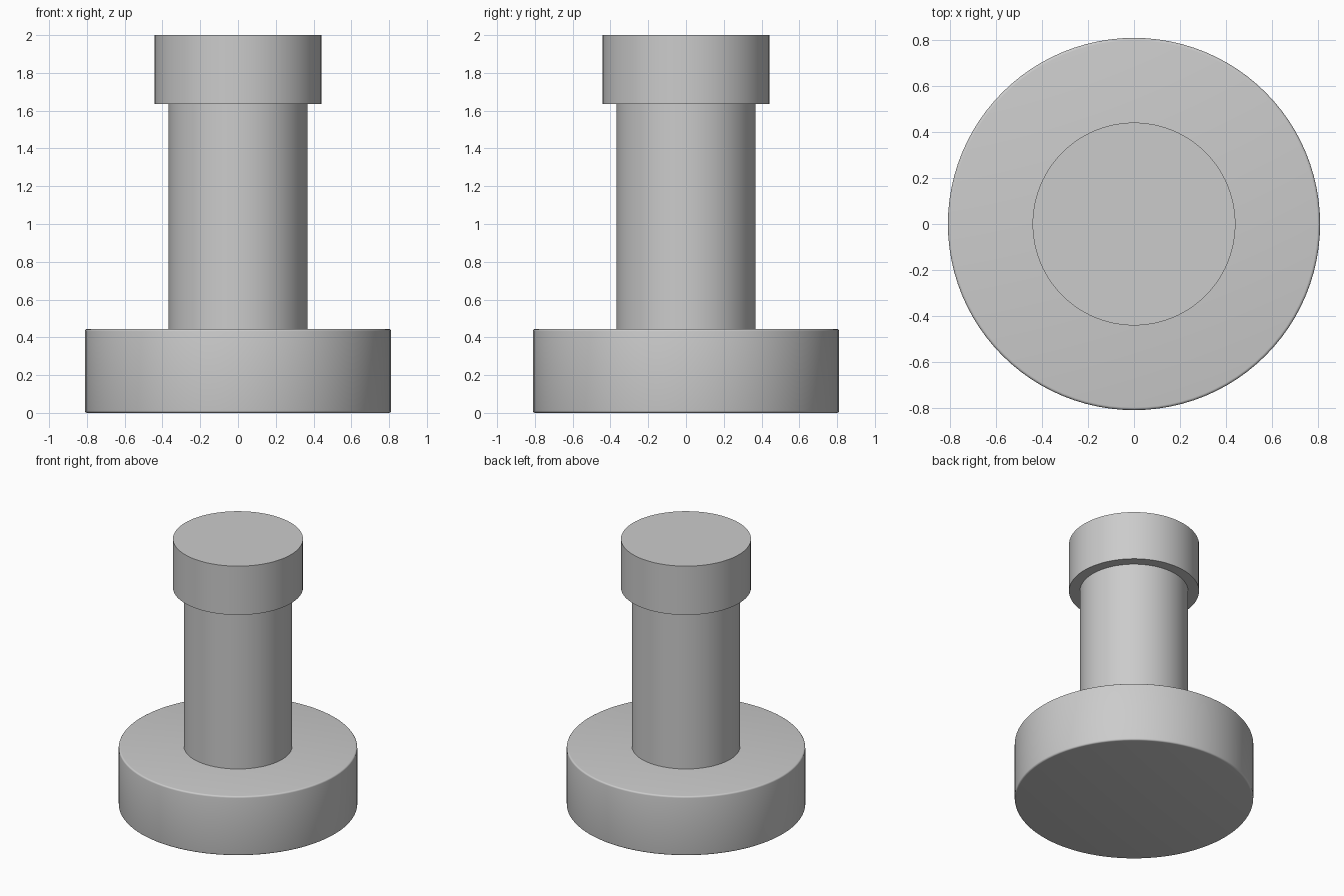
import bpy
import math

cube = bpy.data.objects.get("Cube")
if cube:
    bpy.data.objects.remove(cube, do_unlink=True)

# Single plain grey
grey = bpy.data.materials.new("plain_grey")
grey.use_nodes = True
colour = (0.6, 0.6, 0.6, 1)
grey.diffuse_color = colour
grey.node_tree.nodes["Principled BSDF"].inputs["Base Color"].default_value = colour


def disc(name, radius, bottom, top, bevel=0):
    """Upright smooth cylinder, with optionally rounded rims."""
    bpy.ops.mesh.primitive_cylinder_add(
        vertices=96, radius=radius, depth=top - bottom,
        location=(0, 0, (bottom + top) / 2))
    obj = bpy.context.object
    obj.name = name
    obj.data.materials.append(grey)
    if bevel:
        mod = obj.modifiers.new("rounded_rims", 'BEVEL')
        mod.width = bevel
        mod.segments = 4
        mod.limit_method = 'ANGLE'
        mod.angle_limit = math.radians(40)
        bpy.ops.object.modifier_apply(modifier=mod.name)
    bpy.ops.object.shade_smooth_by_angle(angle=math.radians(30))
    return obj


# Wide foot, slim shaft and overhanging cap
base_top, cap_bottom = 0.444, 1.634
disc("base", 0.811, 0, base_top, bevel=0.012)
disc("shaft", 0.368, base_top, cap_bottom)
disc("cap", 0.442, cap_bottom, 2)
